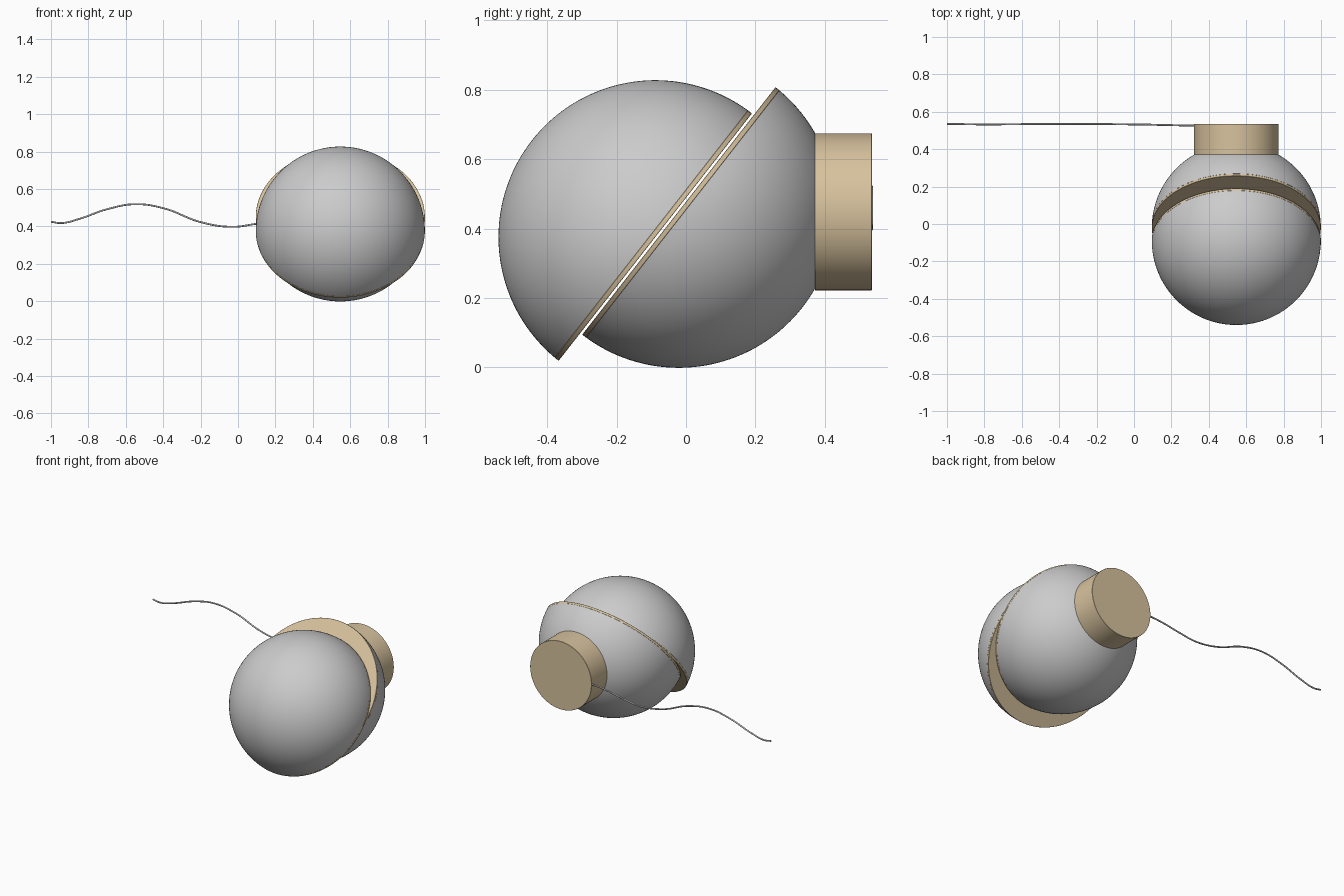
import bpy, math

if "Cube" in bpy.data.objects:
    bpy.data.objects.remove(bpy.data.objects["Cube"])

CX, R, T = 0.547, 0.452, 0.015      # lamp centre x, globe radius, rim thickness
TILT = math.radians(52)             # direction of the slanted split
N = 128

brass = bpy.data.materials.new("brass")
brass.diffuse_color = (0.68, 0.54, 0.34, 1)
brass.use_nodes = True
brass.node_tree.nodes["Principled BSDF"].inputs["Base Color"].default_value = brass.diffuse_color


def lathe(name, profile, loc, rot_x, mat=None):
    """Revolve (radius, height) points around local z; zero radius closes the end."""
    verts, faces, rings = [], [], []
    for r, h in profile:
        n = N if r > 1e-6 else 1
        rings.append(range(len(verts), len(verts) + n))
        verts += [(r * math.cos(2 * math.pi * i / N), r * math.sin(2 * math.pi * i / N), h) for i in range(n)]
    for a, b in zip(rings, rings[1:]):
        for i in range(N):
            j = (i + 1) % N
            if len(a) == 1:
                faces.append((a[0], b[j], b[i]))
            elif len(b) == 1:
                faces.append((a[i], a[j], b[0]))
            else:
                faces.append((a[i], a[j], b[j], b[i]))
    me = bpy.data.meshes.new(name)
    me.from_pydata(verts, [], faces)
    ob = bpy.data.objects.new(name, me)
    bpy.context.collection.objects.link(ob)
    ob.location, ob.rotation_euler = loc, (rot_x, 0, 0)
    if mat:
        me.materials.append(mat)
    bpy.ops.object.select_all(action='DESELECT')
    ob.select_set(True)
    bpy.context.view_layer.objects.active = ob
    bpy.ops.object.shade_smooth_by_angle(angle=math.radians(30))
    return ob


def drum(r, h0, h1, bevel):
    return [(0, h0), (r - bevel, h0), (r, h0 + bevel), (r, h1 - bevel), (r - bevel, h1), (0, h1)]


# Two half globes slid along the slanted split, each with a brass rim disc
start = math.asin(T / R)
dome = [(R * math.cos(t), R * math.sin(t))
        for t in (start + (math.pi / 2 - start) * i / 40 for i in range(40))] + [(0, R)]
for side, loc, rot in (("front", (CX, -0.088, 0.375), TILT),
                       ("back", (CX, -0.021, 0.451), TILT + math.pi)):
    lathe(side + "_globe_half", dome, loc, rot)
    lathe(side + "_rim_disc", drum(R, 0.0005, T, 0.001), loc, rot, brass)

# Round wall mount behind the globe
lathe("wall_mount", drum(0.226, 0, 0.164, 0.001), (CX, 0.371, 0.448), -math.pi / 2, brass)

# Wavy power cable
path = [(-1, .534, .425), (-.944, .534, .418), (-.85, .533, .44), (-.70, .533, .492),
        (-.548, .534, .519), (-.39, .534, .495), (-.206, .534, .425), (-.035, .533, .398),
        (.09, .531, .413), (.22, .528, .436), (.34, .526, .447)]
cu = bpy.data.curves.new("power_cable", 'CURVE')
cu.dimensions = '3D'
cu.bevel_depth = 0.005
cu.bevel_resolution = 3
cu.use_fill_caps = True
sp = cu.splines.new('BEZIER')
sp.bezier_points.add(len(path) - 1)
for bp, p in zip(sp.bezier_points, path):
    bp.co = p
    bp.handle_left_type = bp.handle_right_type = 'AUTO'
cable = bpy.data.objects.new("power_cable", cu)
bpy.context.collection.objects.link(cable)
